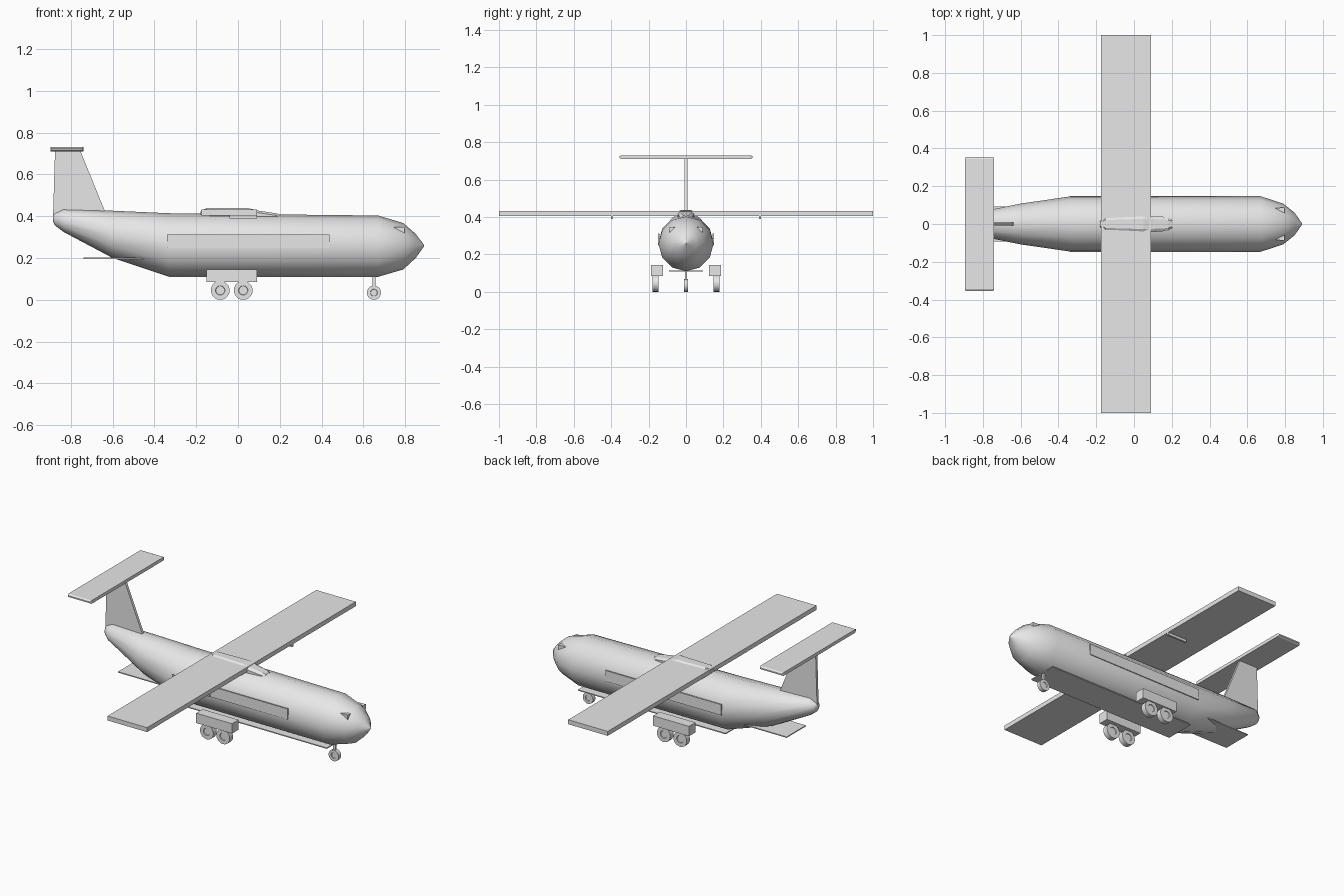
import bpy, bmesh
from math import sin, cos, pi, radians
from mathutils import Matrix

cube = bpy.data.objects.get("Cube")
if cube:
    bpy.data.objects.remove(cube, do_unlink=True)

grey = bpy.data.materials.new("light_grey")
grey.use_nodes = True
grey.diffuse_color = (0.8, 0.8, 0.8, 1)
grey.node_tree.nodes["Principled BSDF"].inputs["Base Color"].default_value = (0.8, 0.8, 0.8, 1)


def finish(bm, name, smooth=None):
    bmesh.ops.recalc_face_normals(bm, faces=bm.faces)
    mesh = bpy.data.meshes.new(name)
    bm.to_mesh(mesh)
    bm.free()
    mesh.materials.append(grey)
    ob = bpy.data.objects.new(name, mesh)
    bpy.context.scene.collection.objects.link(ob)
    if smooth:
        bpy.ops.object.select_all(action="DESELECT")
        ob.select_set(True)
        bpy.context.view_layer.objects.active = ob
        bpy.ops.object.shade_smooth_by_angle(angle=radians(smooth))
    return ob


def box(name, x, y, z):
    """Box from (low, high) ranges on each axis."""
    bm = bmesh.new()
    bmesh.ops.create_cube(bm, size=1)
    for v in bm.verts:
        v.co = [r[0] if c < 0 else r[1] for r, c in zip((x, y, z), v.co)]
    return finish(bm, name)


def loft(name, rings, smooth=None):
    """Skin a list of equal-length point rings and cap both ends."""
    bm = bmesh.new()
    loops = [[bm.verts.new(p) for p in ring] for ring in rings]
    n = len(loops[0])
    for a, b in zip(loops, loops[1:]):
        for i in range(n):
            j = (i + 1) % n
            bm.faces.new((a[i], a[j], b[j], b[i]))
    bm.faces.new(loops[0])
    bm.faces.new(loops[-1])
    return finish(bm, name, smooth)


def wheel(name, x, y, radius, half_width):
    """Tyre with a recessed hub on both sides."""
    bm = bmesh.new()
    bmesh.ops.create_cone(bm, cap_ends=True, segments=20, radius1=radius, radius2=radius,
                          depth=2 * half_width,
                          matrix=Matrix.Translation((x, y, radius)) @ Matrix.Rotation(pi / 2, 4, "X"))
    caps = [f for f in bm.faces if len(f.verts) > 4]
    bmesh.ops.inset_individual(bm, faces=caps, thickness=radius * 0.5)
    bmesh.ops.inset_individual(bm, faces=caps, thickness=radius * 0.04, depth=-0.004)
    finish(bm, name, 35)


# Fuselage: x, top, bottom, half width
sections = [(-0.885, 0.405, 0.375, 0.012), (-0.875, 0.415, 0.355, 0.03),
            (-0.835, 0.433, 0.325, 0.06), (-0.6, 0.426, 0.2, 0.108),
            (-0.33, 0.414, 0.11, 0.147), (0.67, 0.403, 0.11, 0.147),
            (0.79, 0.367, 0.145, 0.108), (0.85, 0.315, 0.2, 0.06),
            (0.89, 0.262, 0.256, 0.003)]
rings = []
for x, top, bottom, half in sections:
    mid, rise = (top + bottom) / 2, (top - bottom) / 2
    rings.append([(x, half * sin(k * pi / 6), mid + rise * cos(k * pi / 6)) for k in range(12)])
loft("fuselage", rings, 35)

# Wing and the fairing over it
box("wing", (-0.175, 0.09), (-1, 1), (0.404, 0.431))
rings = []
for x, half, top in [(-0.18, 0.015, 0.425), (-0.15, 0.035, 0.438), (0.05, 0.045, 0.438),
                     (0.1, 0.043, 0.426), (0.18, 0.036, 0.414), (0.2, 0.025, 0.408)]:
    rings.append([(x, -half, 0.395), (x, -half, top - 0.01), (x, -half * 0.6, top),
                  (x, half * 0.6, top), (x, half, top - 0.01), (x, half, 0.395)])
loft("wing_fairing", rings)

# Tail fin
fin = [(-0.885, 0.385), (-0.875, 0.715), (-0.755, 0.715), (-0.635, 0.42), (-0.7, 0.38)]
loft("tail_fin", [[(x, y, z) for x, z in fin] for y in (-0.008, 0.008)])

# Tailplane with chamfered tips
rings = []
for y, inset in [(-0.356, 0.006), (-0.345, 0), (0.345, 0), (0.356, 0.006)]:
    x0, x1, z0, z1 = -0.896 + inset, -0.74 - inset, 0.71 + inset, 0.73 - inset
    rings.append([(x0, y, z0), (x1, y, z0), (x1, y, z1), (x0, y, z1)])
loft("tailplane", rings)

# Belly plate and rear ramp
box("belly_plate", (-0.33, 0.66), (-0.092, 0.092), (0.108, 0.114))
box("rear_ramp", (-0.74, -0.45), (-0.092, 0.092), (0.196, 0.202))

# Parts on both sides
for side, s in (("left", 1), ("right", -1)):
    def span(a, b):
        return sorted((s * a, s * b))

    box(side + "_side_panel", (-0.34, 0.437), span(0.142, 0.149), (0.247, 0.312))
    box(side + "_wing_probe", (-0.04, 0.09), span(0.39, 0.401), (0.389, 0.408))
    box(side + "_gear_housing", (-0.15, 0.09), span(0.124, 0.186), (0.084, 0.144))
    for label, x in (("front", 0.025), ("rear", -0.085)):
        wheel(side + "_" + label + "_wheel", x, s * 0.163, 0.045, 0.016)

    # Cockpit window wedge
    bm = bmesh.new()
    corners = [(0.745, 0.085, 0.347), (0.797, 0.058, 0.347), (0.797, 0.087, 0.318), (0.797, 0.087, 0.347)]
    vs = [bm.verts.new((x, s * y, z)) for x, y, z in corners]
    for k in range(4):
        bm.faces.new([v for i, v in enumerate(vs) if i != k])
    finish(bm, side + "_cockpit_window")

# Nose gear
box("nose_strut", (0.643, 0.657), (-0.006, 0.006), (0.035, 0.13))
wheel("nose_wheel", 0.65, 0, 0.034, 0.012)
